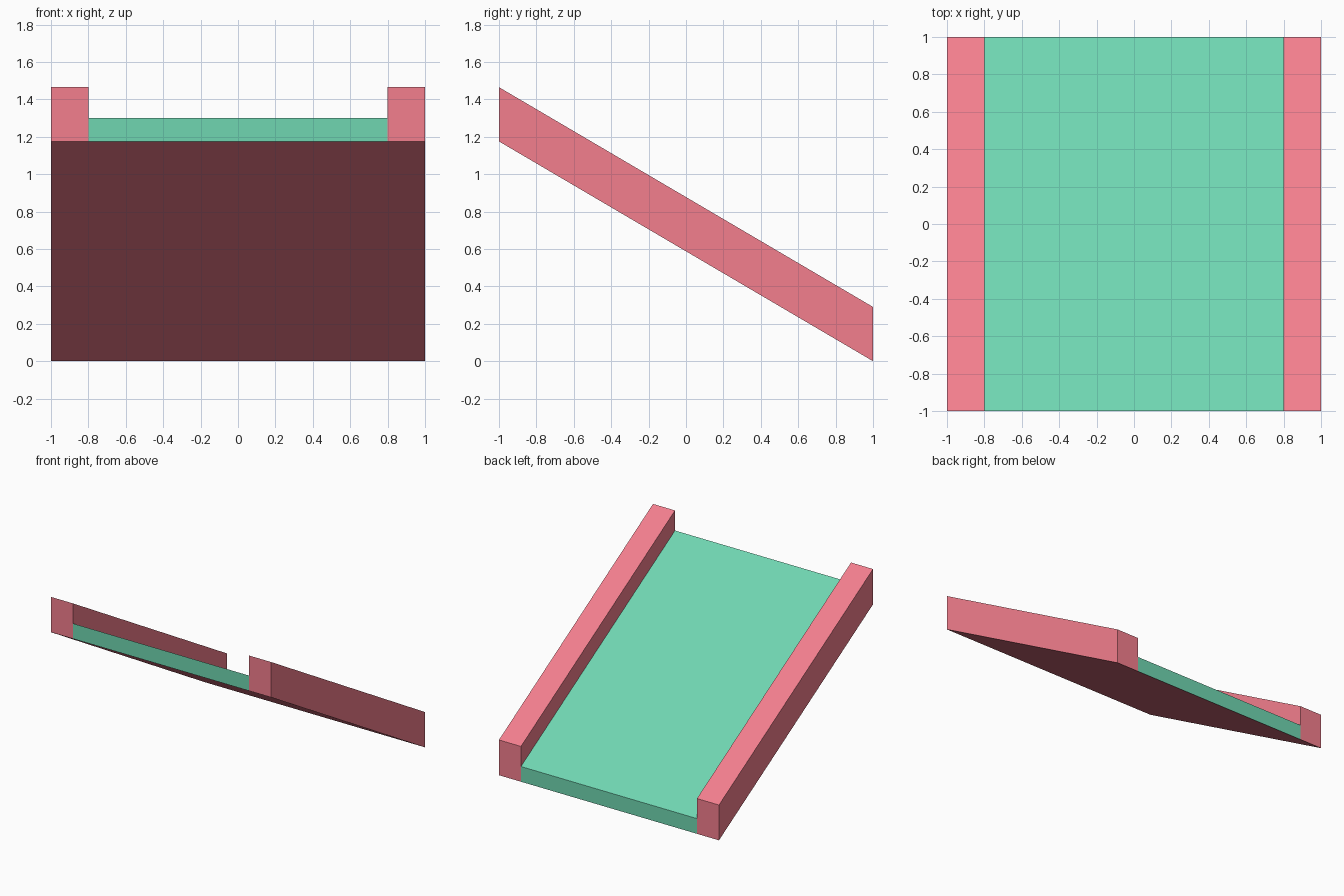
import bpy
import bmesh

if "Cube" in bpy.data.objects:
    bpy.data.objects.remove(bpy.data.objects["Cube"])

RISE = 1.175        # height of the underside at the front end
DECK_H = 0.125      # vertical deck thickness
RAIL_H = 0.29       # vertical rail height


def material(name, rgb):
    mat = bpy.data.materials.new(name)
    mat.diffuse_color = (*rgb, 1)
    mat.use_nodes = True
    mat.node_tree.nodes["Principled BSDF"].inputs["Base Color"].default_value = mat.diffuse_color
    return mat


pink = material("pink", (0.90, 0.21, 0.27))
green = material("green", (0.16, 0.67, 0.44))


def sloped_bar(name, x0, x1, height, mats):
    """Box from x0 to x1 sheared down from front to back, ends kept vertical."""
    bm = bmesh.new()
    bmesh.ops.create_cube(bm, size=2)
    for v in bm.verts:
        v.co.x = x0 if v.co.x < 0 else x1
        v.co.z = RISE * (1 - v.co.y) / 2 + (height if v.co.z > 0 else 0)
    bm.normal_update()
    # The underside takes the last material
    for f in bm.faces:
        if f.normal.z < -0.5:
            f.material_index = len(mats) - 1
    mesh = bpy.data.meshes.new(name)
    bm.to_mesh(mesh)
    bm.free()
    for mat in mats:
        mesh.materials.append(mat)
    obj = bpy.data.objects.new(name, mesh)
    bpy.context.collection.objects.link(obj)
    return obj


# Ramp deck: green with a pink underside
sloped_bar("ramp_deck", -0.8, 0.8, DECK_H, [green, pink])

# Raised side rails
sloped_bar("left_rail", -1.0, -0.8, RAIL_H, [pink])
sloped_bar("right_rail", 0.8, 1.0, RAIL_H, [pink])
